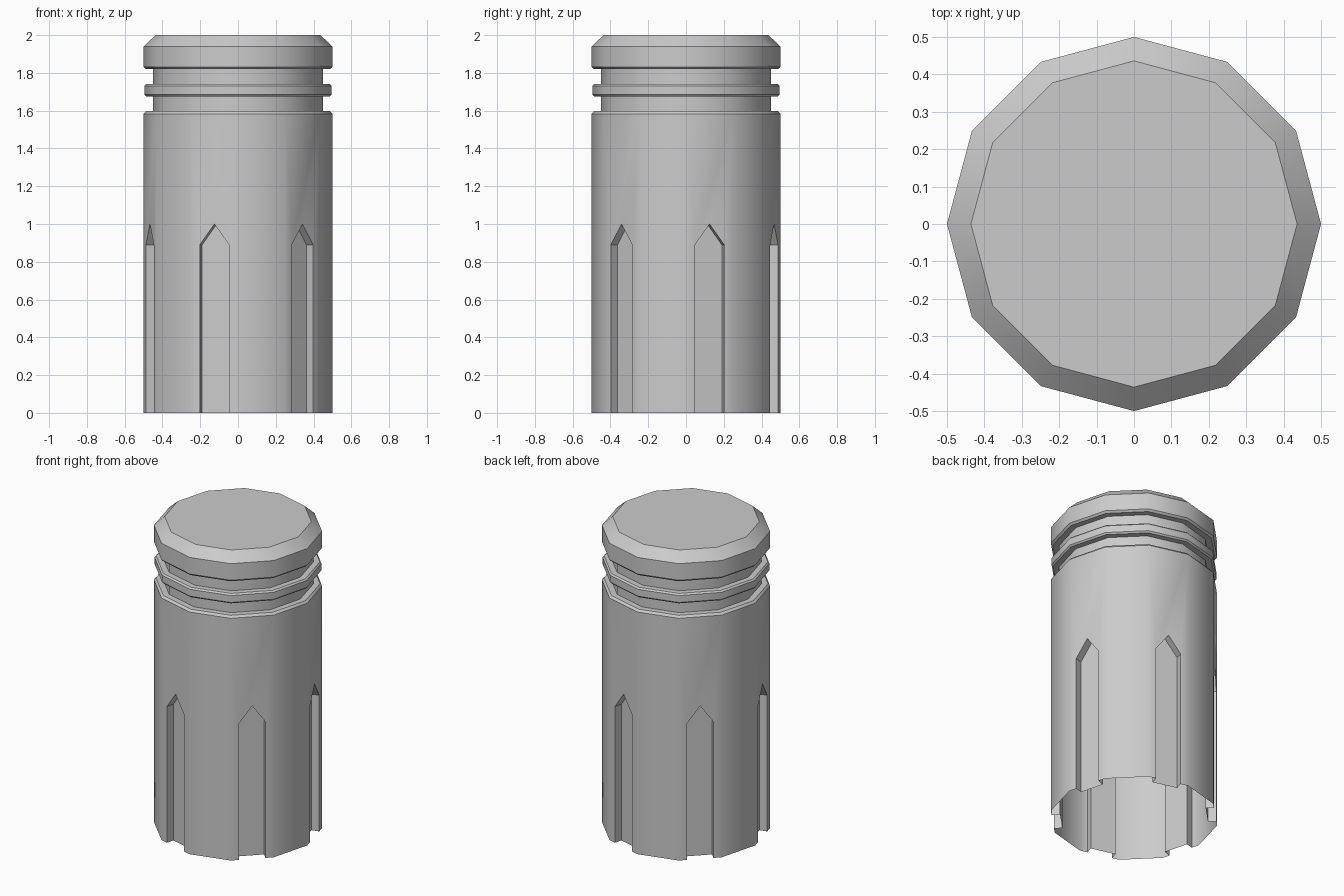
import bpy, bmesh
from math import cos, sin, radians
from mathutils import Vector

if "Cube" in bpy.data.objects:
    bpy.data.objects.remove(bpy.data.objects["Cube"])

SIDES, R = 12, 0.5
BODY_TOP = 1.583
UP = Vector((0, 0, 1))


def polar(r, deg, z):
    return Vector((r * cos(radians(deg)), r * sin(radians(deg)), z))


def finish(bm, name):
    bmesh.ops.remove_doubles(bm, verts=bm.verts, dist=1e-5)
    mesh = bpy.data.meshes.new(name)
    bm.to_mesh(mesh)
    bm.free()
    obj = bpy.data.objects.new(name, mesh)
    bpy.context.collection.objects.link(obj)
    bpy.ops.object.select_all(action='DESELECT')
    obj.select_set(True)
    bpy.context.view_layer.objects.active = obj
    bpy.ops.object.shade_smooth_by_angle(angle=radians(32))
    return obj


# Barrel: open-bottomed shell, pointed flute pressed into every other facet
HALF_W, DEPTH, SHOULDER, TIP = 0.08, 0.05, 0.89, 1.0
FLUTE = [(-HALF_W, 0), (-HALF_W, SHOULDER), (0, TIP), (HALF_W, SHOULDER), (HALF_W, 0)]
bm = bmesh.new()


def add_face(points):
    return bm.faces.new([bm.verts.new(p) for p in points])


for i in range(SIDES):
    a, b = 30 * i, 30 * (i + 1)
    left, right = polar(R, a, 0), polar(R, b, 0)
    top = [polar(R, b, BODY_TOP), polar(R, a, BODY_TOP)]
    if i % 2:
        add_face([left, right] + top)
        continue
    mid, tangent = (left + right) / 2, (right - left).normalized()
    inward = -mid.normalized() * DEPTH
    outer = [mid + tangent * u + UP * z for u, z in FLUTE]
    inner = [p + inward for p in outer]
    add_face([left] + outer + [right] + top)
    for k in range(4):
        add_face([outer[k], inner[k], inner[k + 1], outer[k + 1]])
    add_face(inner[::-1])
finish(bm, "fluted_barrel")

# Head: chamfered shoulder, two grooves around a ring, bevelled cap
PROFILE = [(0.5, BODY_TOP), (0.488, 1.597), (0.45, 1.597),
           (0.45, 1.675), (0.487, 1.675), (0.496, 1.685), (0.496, 1.73), (0.487, 1.74), (0.45, 1.74),
           (0.45, 1.82), (0.488, 1.82), (0.5, 1.832), (0.5, 1.94), (0.436, 2.0)]
bm = bmesh.new()
rings = [[bm.verts.new(polar(r, 30 * i, z)) for i in range(SIDES)] for r, z in PROFILE]
for lo, hi in zip(rings, rings[1:]):
    for i in range(SIDES):
        j = (i + 1) % SIDES
        bm.faces.new((lo[i], lo[j], hi[j], hi[i]))
bm.faces.new(rings[-1])
finish(bm, "grooved_cap")
